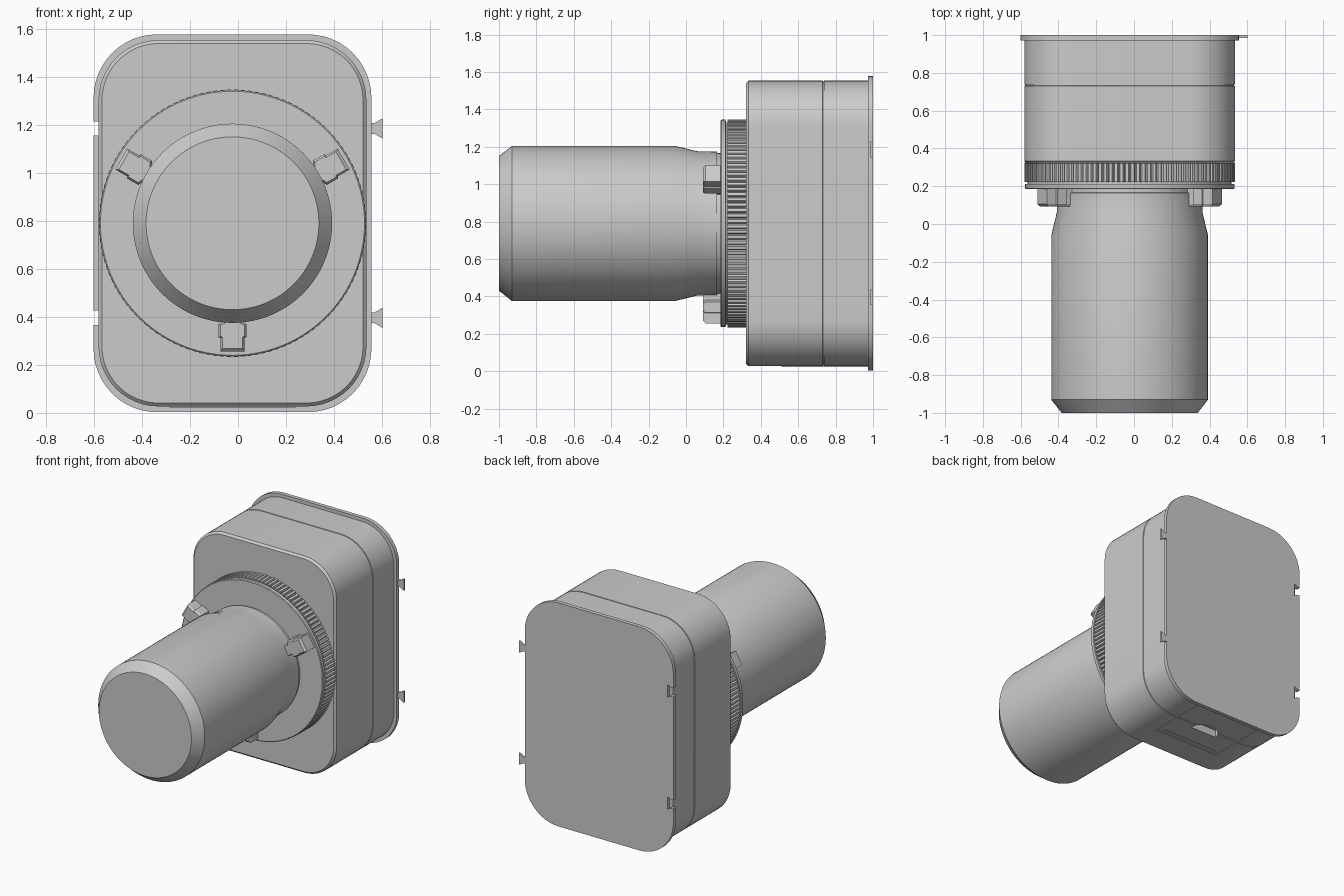
import bpy
import bmesh
from math import sin, cos, pi, radians

if "Cube" in bpy.data.objects:
    bpy.data.objects.remove(bpy.data.objects["Cube"], do_unlink=True)

CX, CZ = -0.023, 0.79      # shared axis of housing and barrel

grey = bpy.data.materials.new("light grey")
grey.use_nodes = True
COLOUR = (0.6, 0.6, 0.6, 1)
grey.diffuse_color = COLOUR
grey.node_tree.nodes["Principled BSDF"].inputs["Base Color"].default_value = COLOUR


def loft(name, sections, smooth=True):
    """Skin outlines [(y, [(x, z), ...]), ...] into a closed solid."""
    bm = bmesh.new()
    rings = [[bm.verts.new((x, y, z)) for x, z in pts] for y, pts in sections]
    n = len(rings[0])
    for a, b in zip(rings, rings[1:]):
        for i in range(n):
            j = (i + 1) % n
            bm.faces.new((a[i], a[j], b[j], b[i]))
    bm.faces.new(rings[0])
    bm.faces.new(rings[-1])
    bmesh.ops.recalc_face_normals(bm, faces=bm.faces)
    mesh = bpy.data.meshes.new(name)
    bm.to_mesh(mesh)
    bm.free()
    mesh.materials.append(grey)
    obj = bpy.data.objects.new(name, mesh)
    bpy.context.collection.objects.link(obj)
    if smooth:
        bpy.ops.object.select_all(action='DESELECT')
        obj.select_set(True)
        bpy.context.view_layer.objects.active = obj
        bpy.ops.object.shade_smooth_by_angle(angle=radians(25))
    return obj


def rounded(hw, hh, r, steps=12):
    """Rounded rectangle outline about the shared axis."""
    pts = []
    for k, (sx, sz) in enumerate([(1, 1), (-1, 1), (-1, -1), (1, -1)]):
        for i in range(steps + 1):
            a = (k + i / steps) * pi / 2
            pts.append((CX + sx * (hw - r) + r * cos(a), CZ + sz * (hh - r) + r * sin(a)))
    return pts


def circle(r, n=96):
    return [(CX + r * cos(2 * pi * i / n), CZ + r * sin(2 * pi * i / n)) for i in range(n)]


def prism(name, pts, y0, y1):
    return loft(name, [(y0, pts), (y1, pts)], smooth=False)


def cut(obj, cutter):
    """Subtract the cutter, bake the result and discard the cutter."""
    mod = obj.modifiers.new("cut", 'BOOLEAN')
    mod.operation = 'DIFFERENCE'
    mod.solver = 'EXACT'
    mod.object = cutter
    bpy.context.view_layer.update()
    baked = bpy.data.meshes.new_from_object(
        obj.evaluated_get(bpy.context.evaluated_depsgraph_get()))
    obj.modifiers.clear()
    obj.data = baked
    bpy.data.objects.remove(cutter, do_unlink=True)


# Housing with chamfered front edge and a fine seam groove
profile = [(0.32, 0.014), (0.334, 0), (0.731, 0), (0.732, 0.005),
           (0.738, 0.005), (0.739, 0), (0.975, 0)]
housing = loft("housing", [(y, rounded(0.558 - d, 0.763 - d, 0.25 - d)) for y, d in profile])

# Finger recess under the housing, straight wall towards the front
scoop = [(0.105 * cos(pi * i / 16), 0.09 * sin(pi * i / 16)) for i in range(17)]
recess = prism("recess_cutter", scoop, 0, 0.12)
for v in recess.data.vertices:
    x, depth, y = v.co
    v.co = (CX + x, 0.69 + y, depth - 0.04)
bm = bmesh.new()
bm.from_mesh(recess.data)
bmesh.ops.recalc_face_normals(bm, faces=bm.faces)
bm.to_mesh(recess.data)
bm.free()
cut(housing, recess)

# Thin border lines of the battery door
for name, x0, x1, y0, y1 in [("door_front_line", -0.285, 0.24, 0.51, 0.518),
                             ("door_inner_line", -0.25, 0.205, 0.545, 0.553),
                             ("door_right_line", -0.285, -0.277, 0.51, 0.975),
                             ("door_left_line", 0.232, 0.24, 0.51, 0.975)]:
    prism(name, [(x0, 0.023), (x1, 0.023), (x1, 0.03), (x0, 0.03)], y0, y1)

# Back plate with dovetail notches on the right and tabs on the left
plate = loft("back_plate", [(0.972, rounded(0.579, 0.787, 0.265)),
                            (1.0, rounded(0.579, 0.787, 0.265))])
for z, level in [(0.396, "lower"), (1.185, "upper")]:
    tail = [(0.0, 0.022), (0.016, 0.022), (0.046, 0.042)]
    outline = tail + [(d, -h) for d, h in reversed(tail)]
    prism(level + "_tab", [(0.55 + d * 1.13, z + h) for d, h in outline], 0.986, 1.0)
    slot = [(-0.01, 0.03), (0.018, 0.03), (0.046, 0.044)]
    outline = slot + [(d, -h) for d, h in reversed(slot)]
    cut(plate, prism("notch_cutter", [(-0.602 + d, z + h) for d, h in outline], 0.95, 1.05))

# Knurled ring
TEETH = 120
knurl = []
for i in range(TEETH):
    for f, r in [(0, 0.544), (0.2, 0.557), (0.75, 0.557), (0.95, 0.544)]:
        a = 2 * pi * (i + f) / TEETH
        knurl.append((CX + r * cos(a), CZ + r * sin(a)))
prism("knurled_ring", knurl, 0.222, 0.325)

# Mounting flange
loft("flange", [(y, circle(r)) for y, r in
                [(0.185, 0.55), (0.189, 0.555), (0.212, 0.555), (0.213, 0.54), (0.23, 0.54)]])

# Barrel
loft("barrel", [(y, circle(r)) for y, r in
                [(-1.0, 0.36), (-0.93, 0.415), (-0.06, 0.415), (0.06, 0.386),
                 (0.165, 0.384), (0.167, 0.376), (0.19, 0.376)]])

# Three clips spaced round the barrel
half = [(0.036, 0.37), (0.036, 0.41), (0.058, 0.42), (0.058, 0.475), (0.05, 0.478), (0.05, 0.535)]
shape = half + [(-u, v) for u, v in reversed(half)]
for name, angle in [("bottom_clip", -90), ("left_clip", 30), ("right_clip", 150)]:
    c, s = cos(radians(angle)), sin(radians(angle))
    sections = []
    for y, k in [(0.092, 0.85), (0.105, 1), (0.19, 1)]:
        sections.append((y, [(CX + (0.45 + (v - 0.45) * k) * c - u * k * s,
                              CZ + (0.45 + (v - 0.45) * k) * s + u * k * c) for u, v in shape]))
    loft(name, sections, smooth=False)
